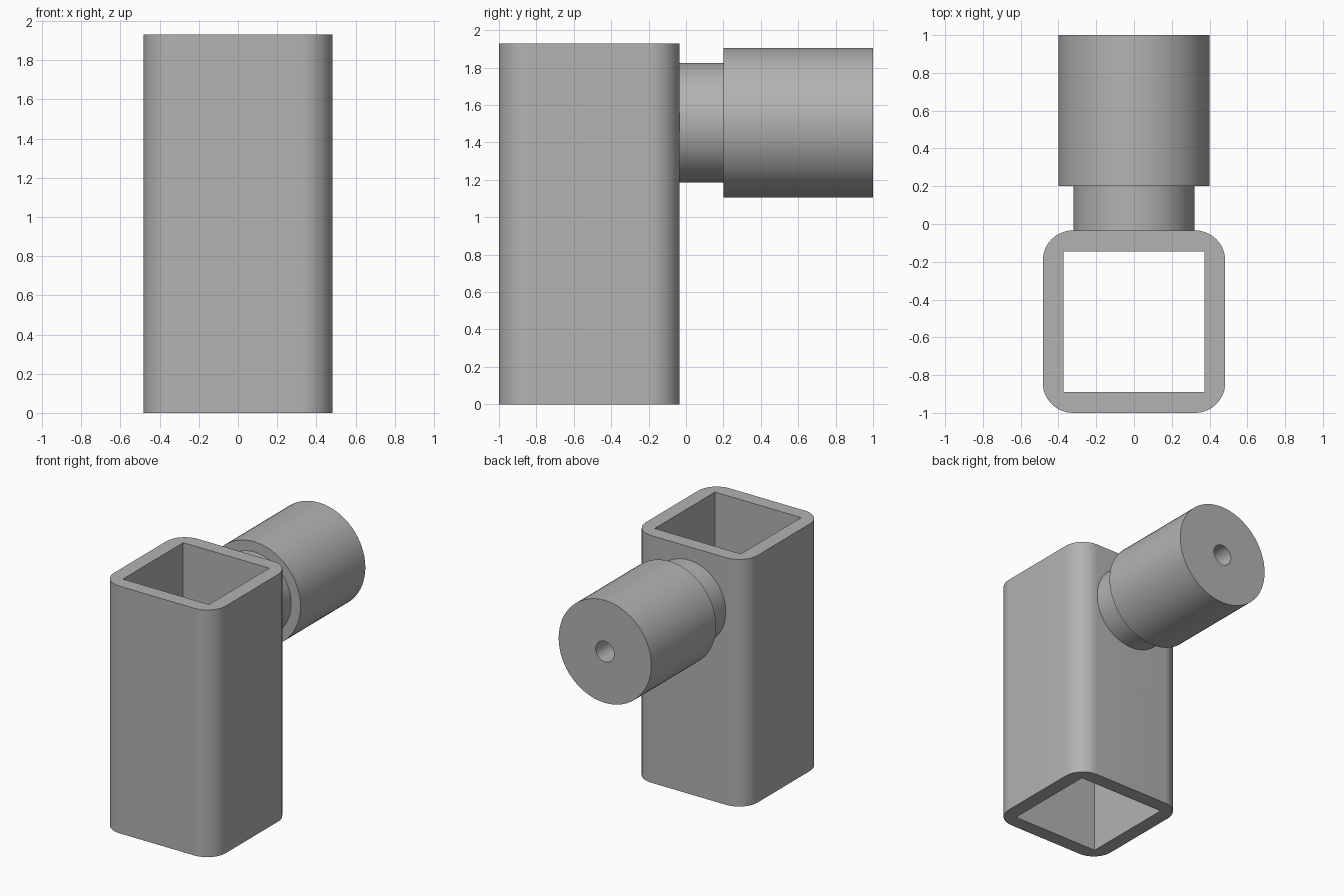
import bpy, bmesh, math
from mathutils import Matrix, Vector

cube = bpy.data.objects.get("Cube")
if cube:
    bpy.data.objects.remove(cube, do_unlink=True)

OUTER, INNER, CORNER = 0.483, 0.372, 0.16   # tube half widths and corner radius
HEIGHT, TUBE_Y = 1.93, -0.517
AXIS_Z, BORE = 1.505, 0.08                  # handle axis height and bore radius

grey = bpy.data.materials.new("plain grey")
grey.use_nodes = True
colour = (0.45, 0.45, 0.45, 1)
grey.diffuse_color = colour
grey.node_tree.nodes["Principled BSDF"].inputs["Base Color"].default_value = colour


def make_object(name, bm):
    bmesh.ops.recalc_face_normals(bm, faces=bm.faces)
    mesh = bpy.data.meshes.new(name)
    bm.to_mesh(mesh)
    bm.free()
    mesh.materials.append(grey)
    obj = bpy.data.objects.new(name, mesh)
    bpy.context.collection.objects.link(obj)
    return obj


def activate(obj):
    bpy.ops.object.select_all(action='DESELECT')
    obj.select_set(True)
    bpy.context.view_layer.objects.active = obj


def box(name, half, z0, z1, radius=0):
    bm = bmesh.new()
    bmesh.ops.create_cube(bm, size=1, matrix=Matrix.Translation((0, TUBE_Y, (z0 + z1) / 2))
                          @ Matrix.Diagonal((2 * half, 2 * half, z1 - z0, 1)))
    if radius:
        upright = [e for e in bm.edges if abs(e.verts[0].co.z - e.verts[1].co.z) > 0.1]
        bmesh.ops.bevel(bm, geom=upright, offset=radius, segments=12,
                        profile=0.5, affect='EDGES')
    return make_object(name, bm)


def cut(target, cutter):
    cutter.hide_render = True
    mod = target.modifiers.new("cut", 'BOOLEAN')
    mod.operation, mod.solver, mod.object = 'DIFFERENCE', 'EXACT', cutter
    activate(target)
    bpy.ops.object.modifier_apply(modifier=mod.name)
    bpy.data.objects.remove(cutter, do_unlink=True)


# Square tube: rounded outside, sharp inside, open at both ends
tube = box("square_tube", OUTER, 0, HEIGHT, CORNER)
cut(tube, box("tube_cutter", INNER, -0.1, HEIGHT + 0.1))

# Bore through the back wall of the tube
bm = bmesh.new()
bmesh.ops.create_cone(bm, cap_ends=True, segments=64, radius1=BORE, radius2=BORE, depth=0.4,
                      matrix=Matrix.Translation((0, -0.08, AXIS_Z))
                      @ Matrix.Rotation(math.pi / 2, 4, 'X'))
cut(tube, make_object("bore_cutter", bm))

# Handle: neck, wider grip and centre bore, turned round the y axis
profile = [(BORE, -0.04), (0.32, -0.04), (0.32, 0.2), (0.4, 0.2), (0.4, 1.0), (BORE, 1.0)]
bm = bmesh.new()
verts = [bm.verts.new((r, y, AXIS_Z)) for r, y in profile]
edges = [bm.edges.new((v, verts[(i + 1) % len(verts)])) for i, v in enumerate(verts)]
bmesh.ops.spin(bm, geom=verts + edges, cent=Vector((0, 0, AXIS_Z)), axis=Vector((0, 1, 0)),
               angle=2 * math.pi, steps=64, use_merge=True)
bmesh.ops.remove_doubles(bm, verts=bm.verts, dist=0.0001)
handle = make_object("handle", bm)

for part in (tube, handle):
    activate(part)
    bpy.ops.object.shade_smooth_by_angle(angle=math.radians(30))
